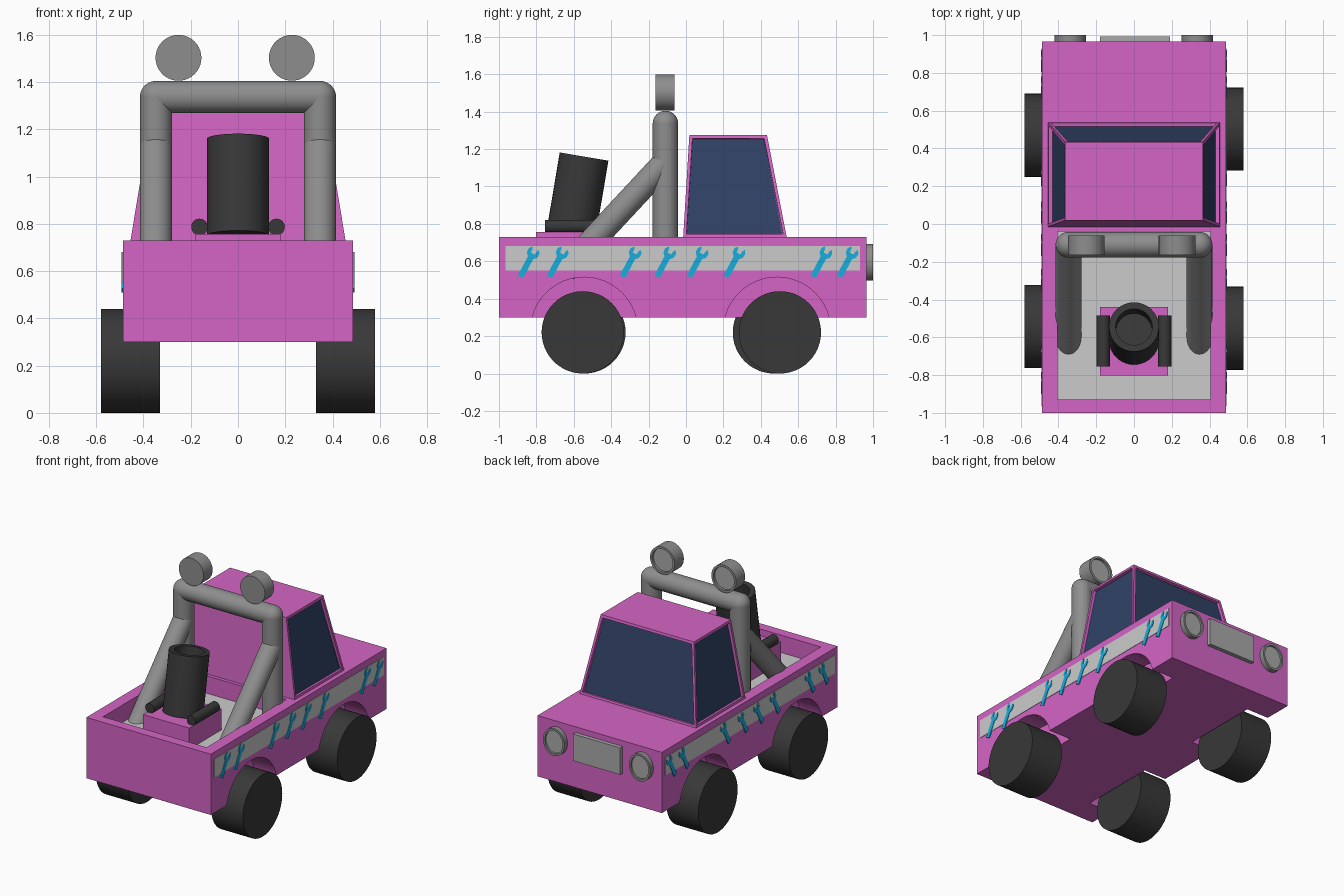
import bpy, bmesh, math
from mathutils import Matrix, Vector

if "Cube" in bpy.data.objects:
    bpy.data.objects.remove(bpy.data.objects["Cube"])


def material(name, rgb):
    m = bpy.data.materials.new(name)
    m.diffuse_color = (*rgb, 1)
    m.use_nodes = True
    m.node_tree.nodes["Principled BSDF"].inputs["Base Color"].default_value = m.diffuse_color
    return m


PINK = material("pink_paint", (0.66, 0.13, 0.56))
DARK = material("dark_rubber", (0.04, 0.04, 0.04))
STEEL = material("grey_steel", (0.27, 0.27, 0.27))
GLASS = material("navy_glass", (0.03, 0.055, 0.13))
CYAN = material("cyan_paint", (0.01, 0.42, 0.72))
LIGHT = material("light_grey", (0.6, 0.6, 0.6))
LENS = material("lens_grey", (0.4, 0.4, 0.4))


def finish(name, bm, mats, smooth=False):
    mesh = bpy.data.meshes.new(name)
    bm.to_mesh(mesh)
    bm.free()
    ob = bpy.data.objects.new(name, mesh)
    bpy.context.collection.objects.link(ob)
    for m in mats:
        mesh.materials.append(m)
    if smooth:
        bpy.ops.object.select_all(action='DESELECT')
        ob.select_set(True)
        bpy.context.view_layer.objects.active = ob
        bpy.ops.object.shade_smooth_by_angle(angle=math.radians(35))
    return ob


def box(name, lo, hi, mat):
    bm = bmesh.new()
    lo, hi = Vector(lo), Vector(hi)
    bmesh.ops.create_cube(bm, size=1, matrix=Matrix.Translation((lo + hi) / 2)
                          @ Matrix.Diagonal((*(hi - lo), 1)))
    return finish(name, bm, [mat])


def tube(name, p0, p1, r, mats, rim=0, depth=0, squash=1, sides=40):
    """Cylinder from p0 to p1; rim and depth sink a recess into the p1 end."""
    p0, p1 = Vector(p0), Vector(p1)
    axis = p1 - p0
    bm = bmesh.new()
    bmesh.ops.create_cone(bm, cap_ends=True, segments=sides, radius1=r,
                          radius2=r, depth=axis.length)
    bm.normal_update()
    if rim:
        cap = max(bm.faces, key=lambda f: f.calc_center_median().z)
        bmesh.ops.inset_individual(bm, faces=[cap], thickness=rim)
        bmesh.ops.inset_individual(bm, faces=[cap], thickness=0.001, depth=-depth)
        cap.material_index = len(mats) - 1
    bm.transform(Matrix.Translation((p0 + p1) / 2) @ Matrix.Scale(squash, 4, (1, 0, 0))
                 @ axis.to_track_quat('Z', 'Y').to_matrix().to_4x4())
    return finish(name, bm, mats, True)


def ball(name, p, r, mat):
    bm = bmesh.new()
    bmesh.ops.create_uvsphere(bm, u_segments=40, v_segments=20, radius=r,
                              matrix=Matrix.Translation(p))
    return finish(name, bm, [mat], True)


# Body with the bed and wheel arches cut out
body = box("truck_body", (-0.487, -1, 0.30), (0.487, 0.965, 0.73), PINK)
cutters = [box("bed_cutter", (-0.405, -0.93, 0.60), (0.405, -0.04, 0.9), PINK)]
for s in (-1, 1):
    for y in (-0.545, 0.487):
        cutters.append(tube("arch_cutter", (s * 0.315, y, 0.228), (s * 0.6, y, 0.228),
                            0.287, [PINK], sides=64))
for c in cutters:
    mod = body.modifiers.new(c.name, 'BOOLEAN')
    mod.operation = 'DIFFERENCE'
    mod.solver = 'EXACT'
    mod.object = c
    c.hide_render = True
    c.hide_set(True)
box("bed_floor", (-0.404, -0.929, 0.59), (0.404, -0.041, 0.607), LIGHT)

# Tapered cab with sunk windows
bm = bmesh.new()
low = [bm.verts.new((x, y, 0.73)) for x, y in
       ((-0.455, -0.015), (0.455, -0.015), (0.455, 0.538), (-0.455, 0.538))]
top = [bm.verts.new((x, y, 1.275)) for x, y in
       ((-0.365, 0.018), (0.365, 0.018), (0.365, 0.433), (-0.365, 0.433))]
bm.faces.new(low[::-1])
bm.faces.new(top)
walls = [bm.faces.new((low[i], low[(i + 1) % 4], top[(i + 1) % 4], top[i]))
         for i in range(4)]
bm.normal_update()
panes = walls[1:]
bmesh.ops.inset_individual(bm, faces=panes, thickness=0.024)
bmesh.ops.inset_individual(bm, faces=panes, thickness=0.001, depth=-0.02)
for f in panes:
    f.material_index = 1
finish("cab", bm, [PINK, GLASS])

# Wheels
for name, s, y in (("rear_wheel_left", -1, -0.543), ("rear_wheel_right", 1, -0.552),
                   ("front_wheel_left", -1, 0.470), ("front_wheel_right", 1, 0.502)):
    tube(name, (s * 0.33, y, 0.22), (s * 0.579, y, 0.22), 0.22, [DARK], sides=48)

# Roll bar: posts, crossbar, rounded corners and slanted struts
BX, BY, BZ, BR = 0.347, -0.11, 1.337, 0.068
for s, side in ((-1, "left"), (1, "right")):
    x = s * BX
    tube("roll_bar_post_" + side, (x, BY, 0.58), (x, BY, BZ), BR, [STEEL])
    ball("roll_bar_corner_" + side, (x, BY, BZ), BR, STEEL)
    tube("roll_bar_strut_" + side, (x, -0.65, 0.55), (x, BY, 1.13), BR, [STEEL])
tube("roll_bar_crossbar", (-BX, BY, BZ), (BX, BY, BZ), BR, [STEEL])

# Roof floodlights, headlights and grille
for x, side in ((-0.252, "left"), (0.228, "right")):
    tube("floodlight_" + side, (x, -0.163, 1.503), (x, -0.062, 1.503), 0.097,
         [STEEL, LENS], rim=0.016, depth=0.015)
for x, side in ((-0.337, "left"), (0.335, "right")):
    tube("headlight_" + side, (x, 0.95, 0.595), (x, 1.0, 0.595), 0.097,
         [STEEL, LENS], rim=0.016, depth=0.012, squash=0.86)
box("grille", (-0.18, 0.95, 0.50), (0.19, 0.993, 0.69), LENS)

# Mounted barrel in the bed
box("barrel_base", (-0.18, -0.803, 0.59), (0.18, -0.44, 0.757), PINK)
tube("barrel", (0, -0.614, 0.75), (0, -0.545, 1.16), 0.132, [DARK],
     rim=0.035, depth=0.14)
for s, side in ((-1, "left"), (1, "right")):
    tube("barrel_side_rod_" + side, (s * 0.163, -0.755, 0.787),
         (s * 0.163, -0.485, 0.787), 0.035, [DARK], sides=24)

# Side stripes
for s, side in ((-1, "left"), (1, "right")):
    box("side_stripe_" + side, (s * 0.488 - 0.002, -0.965, 0.552),
        (s * 0.488 + 0.002, 0.93, 0.682), LIGHT)

# Slanted spanners along each stripe
half = [(0.016, -0.085), (0.016, 0.03), (0.031, 0.045), (0.033, 0.07),
        (0.020, 0.088), (0.013, 0.075), (0.011, 0.055)]
outline = half + [(-u, v) for u, v in reversed(half)]
lean = Matrix.Rotation(math.radians(-28), 4, 'X')
for s, side in ((-1, "left"), (1, "right")):
    for i, y in enumerate((-0.845, -0.69, -0.30, -0.115, 0.058, 0.255, 0.72, 0.86)):
        bm = bmesh.new()
        face = bm.faces.new([bm.verts.new((s * 0.482, u, v)) for u, v in outline])
        out = bmesh.ops.extrude_face_region(bm, geom=[face])
        bmesh.ops.translate(bm, vec=(s * 0.0115, 0, 0), verts=[
            e for e in out["geom"] if isinstance(e, bmesh.types.BMVert)])
        bmesh.ops.recalc_face_normals(bm, faces=bm.faces)
        bm.transform(Matrix.Translation((0, y, 0.593)) @ lean)
        finish(f"spanner_{side}_{i + 1}", bm, [CYAN])
